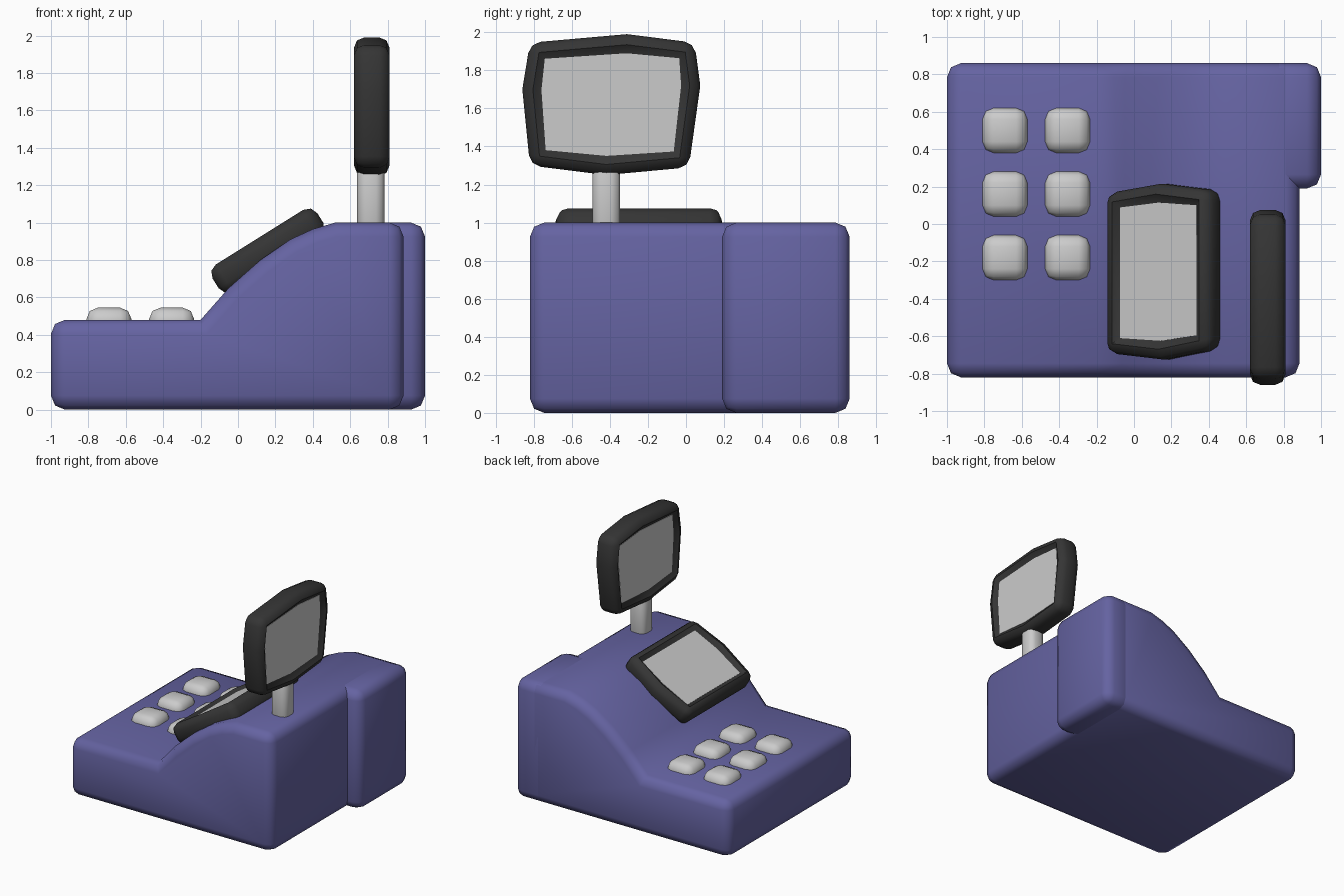
import bpy, bmesh, math
from mathutils import Vector

if "Cube" in bpy.data.objects:
    bpy.data.objects.remove(bpy.data.objects["Cube"])

X, Y, Z = Vector((1, 0, 0)), Vector((0, 1, 0)), Vector((0, 0, 1))


def material(name, rgb):
    m = bpy.data.materials.new(name)
    m.diffuse_color = (*rgb, 1)
    m.use_nodes = True
    m.node_tree.nodes["Principled BSDF"].inputs["Base Color"].default_value = m.diffuse_color
    return m


blue = material("blue_plastic", (0.13, 0.125, 0.36))
black = material("black_plastic", (0.035, 0.035, 0.035))


def prism(outline, lo, hi, axes, origin=Vector()):
    """Closed prism: 2D outline on axes u, v, extruded from lo to hi along w."""
    u, v, w = axes
    bm = bmesh.new()
    rings = [[bm.verts.new(origin + u * a + v * b + w * d) for a, b in outline]
             for d in (lo, hi)]
    for ring in rings:
        bm.faces.new(ring)
    n = len(outline)
    for i in range(n):
        j = (i + 1) % n
        bm.faces.new((rings[0][i], rings[0][j], rings[1][j], rings[1][i]))
    bmesh.ops.recalc_face_normals(bm, faces=bm.faces)
    return bm


def box(x0, x1, y0, y1, z0, z1):
    return prism([(x0, y0), (x1, y0), (x1, y1), (x0, y1)], z0, z1, (X, Y, Z))


def round_edges(bm, width, limit=52):
    edges = [e for e in bm.edges if e.calc_face_angle() > math.radians(limit)]
    bmesh.ops.bevel(bm, geom=edges, offset=width, segments=2, profile=0.5,
                    affect='EDGES', clamp_overlap=True)
    return bm


def finish(bm, name, mat=None):
    me = bpy.data.meshes.new(name)
    bm.to_mesh(me)
    bm.free()
    ob = bpy.data.objects.new(name, me)
    bpy.context.collection.objects.link(ob)
    if mat:
        me.materials.append(mat)
    me.shade_smooth()
    me.set_sharp_from_angle(angle=math.radians(50))
    return ob


def display(name, outline, half, axes, origin):
    """Rounded frame with a recessed screen on both faces."""
    u, v, w = axes
    bm = round_edges(prism(outline, -half, half, axes, origin), 0.055)
    bm.normal_update()
    caps = [f for f in bm.faces if abs(f.normal.dot(w)) > 0.999]
    bmesh.ops.inset_individual(bm, faces=caps, thickness=0.045, depth=-0.03)
    pane = [vert.co - origin for vert in caps[0].verts]
    pane = [(p.dot(u), p.dot(v)) for p in pane]
    finish(bm, name + "_frame", black)
    finish(prism(pane, -half + 0.027, half - 0.027, axes, origin), name + "_screen")


# Body: low keypad deck rising in a curve to the tall rear
profile = [(-1, 0), (0.885, 0), (0.885, 1), (0.52, 1), (0.40, 0.965), (0.28, 0.91),
           (0.12, 0.80), (-0.05, 0.65), (-0.2, 0.48), (-1, 0.48)]
finish(round_edges(prism(profile, -0.82, 0.86, (X, Z, Y)), 0.075), "body", blue)

# Side block standing proud of the right side
finish(round_edges(box(0.7, 1, 0.19, 0.86, 0, 1), 0.075), "side_block", blue)

# Keypad
for col, x in enumerate((-0.69, -0.355)):
    for row, y in enumerate((-0.18, 0.16, 0.5)):
        key = box(x - 0.12, x + 0.12, y - 0.12, y + 0.12, 0.38, 0.545)
        finish(round_edges(key, 0.06), f"key_{col}_{row}")

# Operator display lying on the slope
tilt = math.radians(32)
along = Vector((math.cos(tilt), 0, math.sin(tilt)))
out = Vector((-math.sin(tilt), 0, math.cos(tilt)))
display("operator_display",
        [(0.165, -0.33), (0.215, 0), (0.18, 0.33), (-0.67, 0.33), (-0.725, 0.02), (-0.69, -0.33)],
        0.085, (Y, along, out), Vector((0.16, 0, 0.85)))

# Customer display on its pole
display("customer_display",
        [(-0.86, 1.70), (-0.82, 1.945), (-0.31, 1.99), (0.045, 1.945),
         (0.075, 1.72), (0.015, 1.29), (-0.42, 1.25), (-0.82, 1.30)],
        0.095, (Y, Z, X), Vector((0.715, 0, 0)))
finish(round_edges(box(0.637, 0.783, -0.492, -0.346, 0.9, 1.34), 0.045), "pole")
